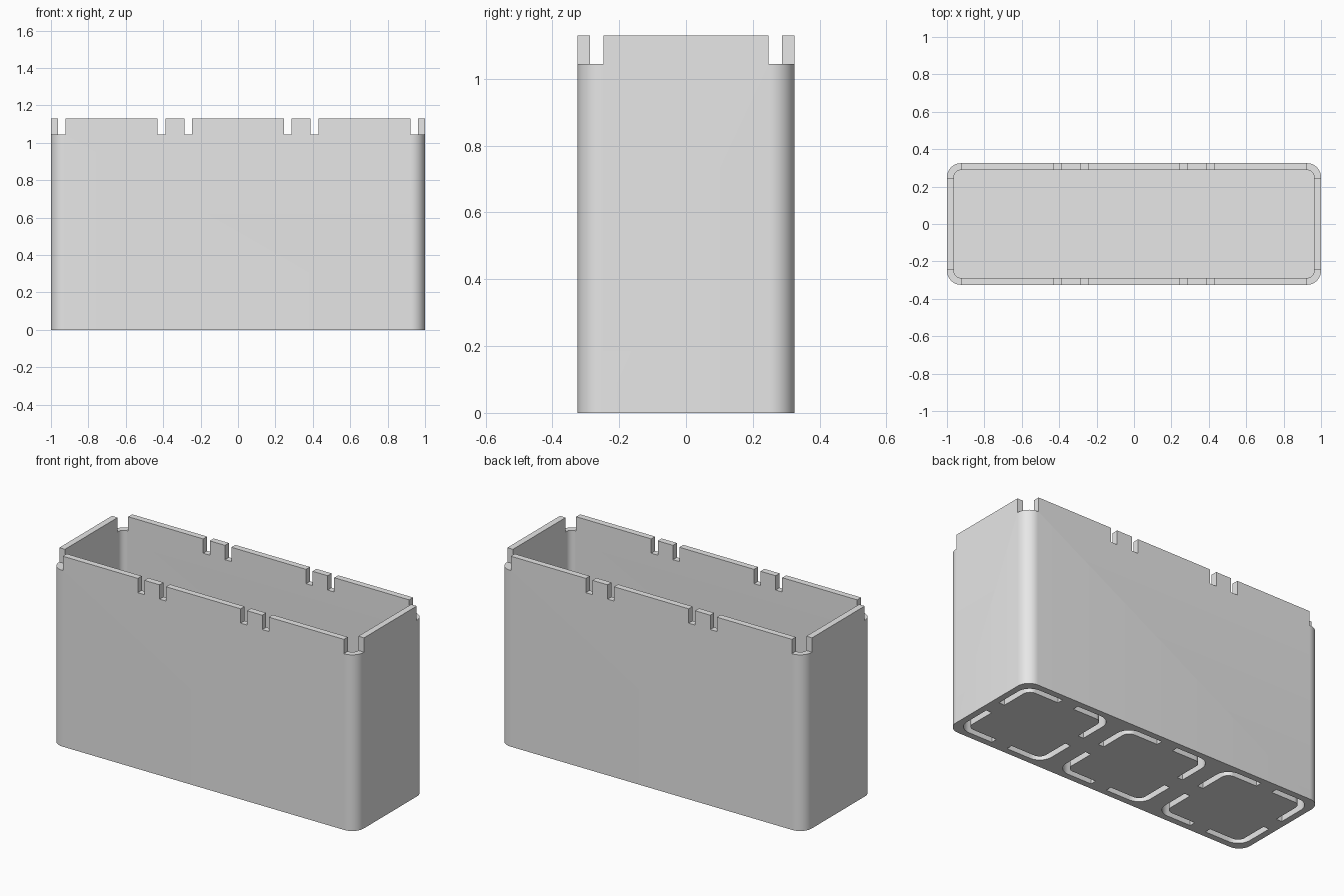
import bpy, bmesh, math

HX, HY, H = 1.0, 0.325, 1.13     # outer half sizes and height
WALL, FLOOR = 0.037, 0.125
NOTCH_Z = 1.045                  # bottom of the rim notches
PITCH = 0.675                    # spacing of the three cells
SLOT_DEPTH = 0.085

old = bpy.data.objects.get("Cube")
if old:
    bpy.data.objects.remove(old, do_unlink=True)

grey = bpy.data.materials.new("plain grey")
grey.use_nodes = True
grey.diffuse_color = (0.8, 0.8, 0.8, 1)
grey.node_tree.nodes["Principled BSDF"].inputs["Base Color"].default_value = (0.8, 0.8, 0.8, 1)


def arc(cx, cy, r, start, steps=12):
    """Quarter circle of points, counter-clockwise from start."""
    return [(cx + r * math.cos(start + i * math.pi / 2 / steps),
             cy + r * math.sin(start + i * math.pi / 2 / steps)) for i in range(steps + 1)]


def rounded_rect(hx, hy, r):
    points = []
    for k, (sx, sy) in enumerate([(1, 1), (-1, 1), (-1, -1), (1, -1)]):
        points += arc(sx * (hx - r), sy * (hy - r), r, k * math.pi / 2)
    return points


def prism(bm, points, z0, z1):
    """Extrude a closed outline from z0 to z1."""
    base = bm.faces.new([bm.verts.new((x, y, z0)) for x, y in points])
    top = bmesh.ops.extrude_face_region(bm, geom=[base])["geom"]
    for v in top:
        if isinstance(v, bmesh.types.BMVert):
            v.co.z = z1


def box(bm, x0, x1, y0, y1, z0, z1):
    prism(bm, [(x0, y0), (x1, y0), (x1, y1), (x0, y1)], z0, z1)


def finish(bm, name):
    bmesh.ops.recalc_face_normals(bm, faces=bm.faces)
    mesh = bpy.data.meshes.new(name)
    bm.to_mesh(mesh)
    bm.free()
    ob = bpy.data.objects.new(name, mesh)
    bpy.context.collection.objects.link(ob)
    mesh.materials.append(grey)
    return ob


# Solid outer body
bm = bmesh.new()
prism(bm, rounded_rect(HX, HY, 0.075), 0, H)
container = finish(bm, "container")

# Inner cavity
bm = bmesh.new()
prism(bm, rounded_rect(HX - WALL, HY - WALL, 0.037), FLOOR, H + 0.1)
cavity = finish(bm, "cavity_cutter")

# Rim notches: four corners and four pairs along the long walls
bm = bmesh.new()
for sx in (-1, 1):
    for x0, x1 in ((0.245, 0.287), (0.387, 0.43)):
        a, b = sorted((sx * x0, sx * x1))
        box(bm, a, b, -HY - 0.1, HY + 0.1, NOTCH_Z, H + 0.1)
    for sy in (-1, 1):
        a, b = sorted((sx * 0.922, sx * (HX + 0.1)))
        c, d = sorted((sy * 0.247, sy * (HY + 0.1)))
        box(bm, a, b, c, d, NOTCH_Z, H + 0.1)
notches = finish(bm, "notch_cutter")

# Blind corner slots in the underside, four for each cell
bm = bmesh.new()
GAP, OUT, IN = 0.052, 0.287, 0.25
ro, ri = 0.08, 0.043
corner = ([(OUT, GAP)] + arc(OUT - ro, OUT - ro, ro, 0) + [(GAP, OUT), (GAP, IN)]
          + arc(IN - ri, IN - ri, ri, 0)[::-1] + [(IN, GAP)])
for cell in (-1, 0, 1):
    for sx in (-1, 1):
        for sy in (-1, 1):
            prism(bm, [(cell * PITCH + sx * x, sy * y) for x, y in corner], -0.1, SLOT_DEPTH)
slots = finish(bm, "slot_cutter")

# Cut everything and keep the result as a plain mesh
cutters = (cavity, notches, slots)
for cutter in cutters:
    cutter.hide_render = True
    mod = container.modifiers.new(cutter.name, "BOOLEAN")
    mod.operation = "DIFFERENCE"
    mod.solver = "EXACT"
    mod.object = cutter
bpy.context.view_layer.update()
graph = bpy.context.evaluated_depsgraph_get()
result = bpy.data.meshes.new_from_object(container.evaluated_get(graph))
container.modifiers.clear()
container.data = result
for cutter in cutters:
    bpy.data.objects.remove(cutter, do_unlink=True)
result.materials.clear()
result.materials.append(grey)
for face in result.polygons:
    face.material_index = 0

# Smooth the rounded corners, keep edges sharp
bpy.ops.object.select_all(action="DESELECT")
container.select_set(True)
bpy.context.view_layer.objects.active = container
bpy.ops.object.shade_smooth_by_angle(angle=math.radians(30))
